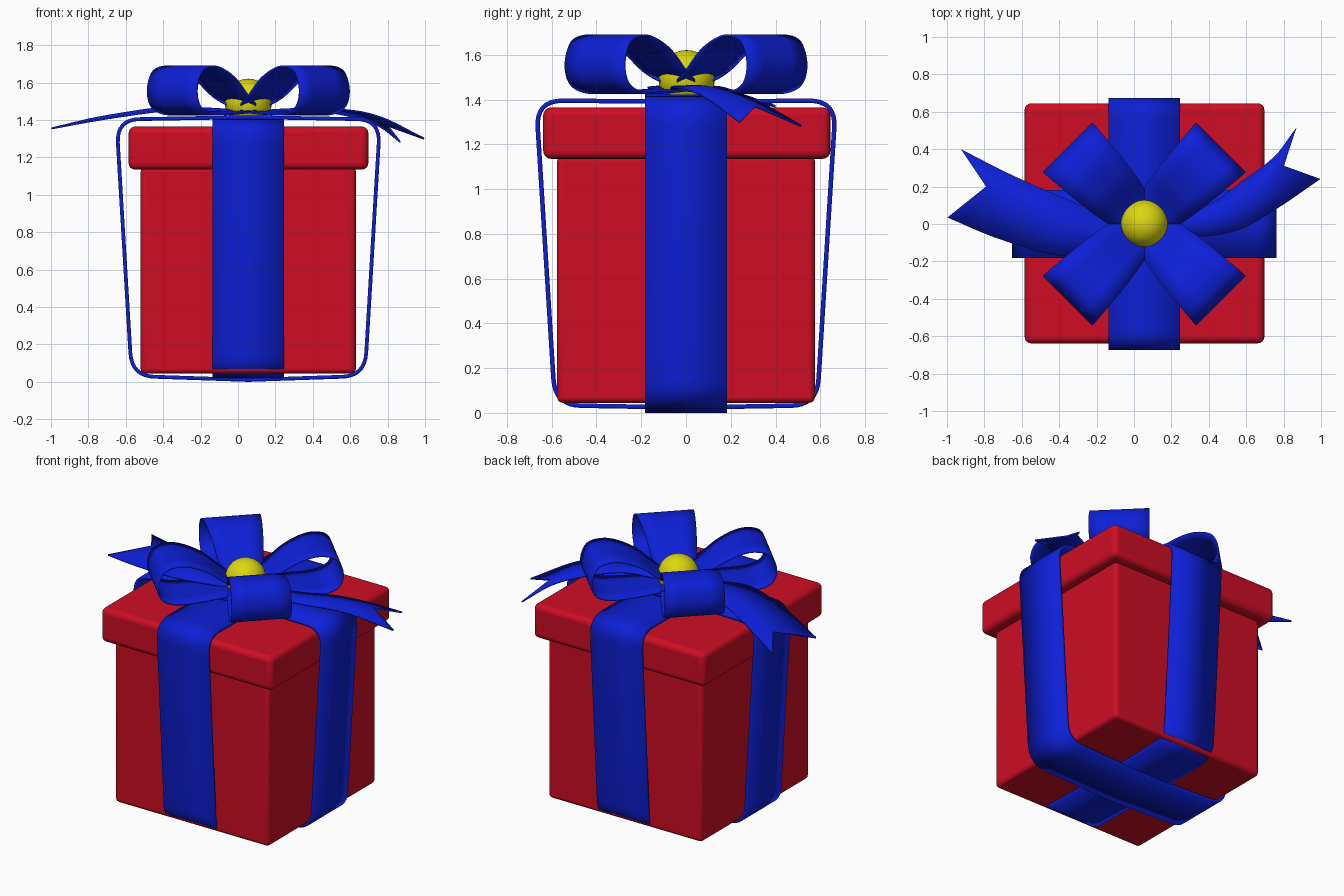
import bpy, bmesh, math
from mathutils import Vector

if "Cube" in bpy.data.objects:
    bpy.data.objects.remove(bpy.data.objects["Cube"])

CX = 0.055  # shared centre line of the box and bow


def material(name, rgb):
    m = bpy.data.materials.new(name)
    m.diffuse_color = (*rgb, 1)
    m.use_nodes = True
    m.node_tree.nodes["Principled BSDF"].inputs["Base Color"].default_value = m.diffuse_color
    return m


RED = material("red_card", (0.62, 0.004, 0.018))
BLUE = material("blue_ribbon", (0.004, 0.014, 0.68))
YELLOW = material("yellow_ball", (0.72, 0.68, 0.005))


def finish(ob, mat, angle=40):
    ob.data.materials.append(mat)
    bpy.ops.object.select_all(action='DESELECT')
    bpy.context.view_layer.objects.active = ob
    ob.select_set(True)
    bpy.ops.object.shade_smooth_by_angle(angle=math.radians(angle))


def rounded_box(name, lo, hi, radius):
    lo, hi = Vector(lo), Vector(hi)
    bpy.ops.mesh.primitive_cube_add(size=1, location=(lo + hi) / 2)
    ob = bpy.context.object
    ob.name = name
    ob.scale = hi - lo
    bpy.ops.object.transform_apply(location=False, rotation=False, scale=True)
    bev = ob.modifiers.new("round", 'BEVEL')
    bev.width, bev.segments = radius, 4
    finish(ob, RED)


def spline(pts, steps=6):
    """Catmull-Rom curve through the points."""
    pts = [Vector(p) for p in pts]
    ext = [2 * pts[0] - pts[1]] + pts + [2 * pts[-1] - pts[-2]]
    out = []
    for a, b, c, d in zip(ext, ext[1:], ext[2:], ext[3:]):
        for i in range(steps):
            t = i / steps
            out.append(0.5 * (2 * b + (c - a) * t + (2 * a - 5 * b + 4 * c - d) * t**2
                              + (3 * b - a - 3 * c + d) * t**3))
    return out + [pts[-1]]


def strip(name, rails, thickness, closed=False):
    """Ribbon surface between neighbouring rails of equal length."""
    bm = bmesh.new()
    rows = [[bm.verts.new(p) for p in rail] for rail in rails]
    n = len(rows[0])
    for r, s in zip(rows, rows[1:]):
        for i in range(n if closed else n - 1):
            j = (i + 1) % n
            bm.faces.new((r[i], r[j], s[j], s[i]))
    bmesh.ops.recalc_face_normals(bm, faces=bm.faces)
    me = bpy.data.meshes.new(name)
    bm.to_mesh(me)
    bm.free()
    ob = bpy.data.objects.new(name, me)
    bpy.context.collection.objects.link(ob)
    sol = ob.modifiers.new("thickness", 'SOLIDIFY')
    sol.thickness, sol.offset = thickness, 0
    finish(ob, BLUE)


def band_profile(bottom, top, z0, z1, sag0, sag1, radius):
    """Tapered rounded outline with slightly bowed top and bottom."""
    corners = [Vector(p) for p in ((-bottom, z0), (bottom, z0), (top, z1), (-top, z1))]
    mids = {0: Vector((0, z0 + sag0)), 2: Vector((0, z1 + sag1))}
    out = []
    for k, c in enumerate(corners):
        a = c + (corners[k - 1] - c).normalized() * radius
        b = c + (corners[(k + 1) % 4] - c).normalized() * radius
        for i in range(9):
            t = i / 8
            out.append(a * (1 - t)**2 + c * 2 * t * (1 - t) + b * t * t)
        if k in mids:
            out.append(mids[k])
    return out


# Box and lid
rounded_box("box_body", (-0.52, -0.576, 0.045), (0.63, 0.576, 1.15), 0.025)
rounded_box("box_lid", (-0.585, -0.638, 1.135), (0.697, 0.645, 1.365), 0.035)

# Two ribbon bands wrapped around the box
prof = band_profile(0.623, 0.705, 0.027, 1.405, -0.017, 0.01, 0.13)
strip("ribbon_band_across", [[(CX + u, y, z) for u, z in prof] for y in (-0.183, 0.183)], 0.02, True)
prof = band_profile(0.585, 0.67, 0.032, 1.395, -0.008, -0.005, 0.12)
strip("ribbon_band_front_back", [[(CX + s, u, z) for u, z in prof] for s in (-0.19, 0.19)], 0.02, True)

# Four bow loops on the diagonals
loop = spline([(0.02, 1.465), (0.13, 1.525), (0.25, 1.62), (0.37, 1.675), (0.46, 1.685),
               (0.54, 1.655), (0.575, 1.56), (0.55, 1.475), (0.47, 1.435), (0.35, 1.43),
               (0.2, 1.437), (0.02, 1.45)])
for k in range(4):
    ang = math.radians(45 + 90 * k)
    c, s = math.cos(ang), math.sin(ang)
    rails = []
    for side in (-1, -0.5, 0, 0.5, 1):
        rail = []
        for r, z in loop:
            w = side * 0.188 * (max(r, 0.02) / 0.58) ** 0.22
            rail.append((CX + r * c - w * s, r * s + w * c, z))
        rails.append(rail)
    strip(f"bow_loop_{k + 1}", rails, 0.01)

# Two swallow-tailed ribbon ends
strip("bow_tail_left", [
    spline([(0.05, 0.03, 1.44), (-0.1, 0.03, 1.45), (-0.4, 0.15, 1.455), (-0.67, 0.27, 1.415), (-0.925, 0.40, 1.37)]),
    spline([(0.05, -0.02, 1.445), (-0.13, -0.05, 1.46), (-0.39, -0.01, 1.465), (-0.62, 0.09, 1.435), (-0.79, 0.20, 1.405)]),
    spline([(0.05, -0.06, 1.44), (-0.16, -0.13, 1.45), (-0.39, -0.17, 1.45), (-0.72, -0.08, 1.405), (-0.997, 0.035, 1.355)]),
], 0.01)
strip("bow_tail_right", [
    spline([(0.05, 0.04, 1.44), (0.37, 0.09, 1.45), (0.58, 0.23, 1.425), (0.75, 0.36, 1.37), (0.868, 0.515, 1.282)]),
    spline([(0.05, 0.0, 1.445), (0.34, 0.01, 1.46), (0.55, 0.10, 1.455), (0.7, 0.21, 1.425), (0.80, 0.31, 1.37)]),
    spline([(0.05, -0.05, 1.44), (0.3, -0.07, 1.45), (0.55, -0.035, 1.455), (0.76, 0.08, 1.415), (0.995, 0.24, 1.30)]),
], 0.01)

# Ball in the middle of the bow
bpy.ops.mesh.primitive_uv_sphere_add(segments=32, ring_count=16, radius=0.126, location=(CX, 0.003, 1.495))
bpy.context.object.name = "bow_centre_ball"
finish(bpy.context.object, YELLOW)
